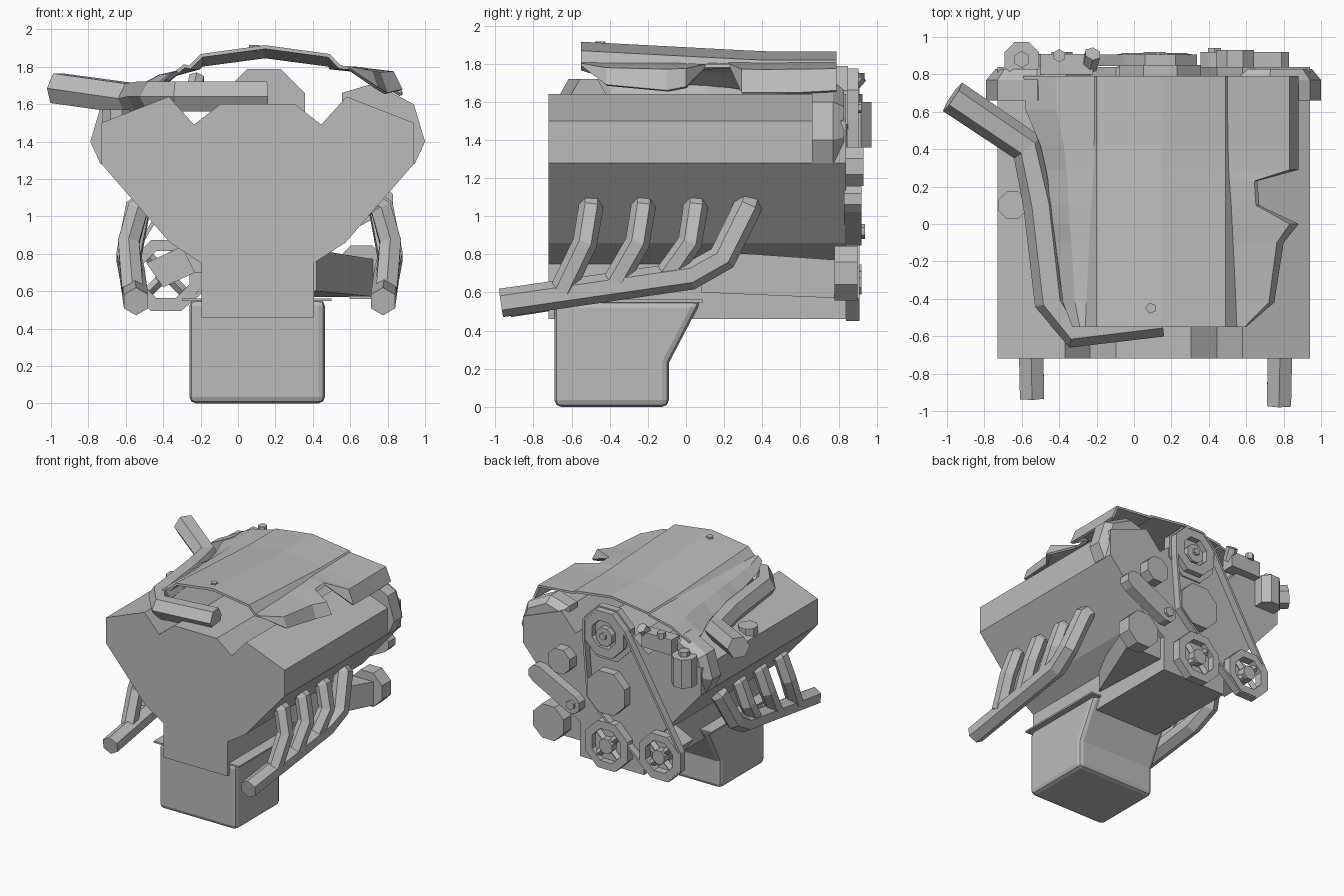
import bpy, bmesh, math
from mathutils import Vector

cube = bpy.data.objects.get("Cube")
if cube:
    bpy.data.objects.remove(cube)

CX = 0.105  # centre line of the block
X, Y, Z = Vector((1, 0, 0)), Vector((0, 1, 0)), Vector((0, 0, 1))

grey = bpy.data.materials.new("cast_grey")
grey.use_nodes = True
grey.diffuse_color = (0.5, 0.5, 0.5, 1)
grey.node_tree.nodes["Principled BSDF"].inputs["Base Color"].default_value = (0.5, 0.5, 0.5, 1)


def make(name, rings, closed=True, loop=False):
    """Skin a list of point rings into one flat-shaded object."""
    bm = bmesh.new()
    vs = [[bm.verts.new(p) for p in ring] for ring in rings]
    n = len(vs[0])
    pairs = list(zip(vs, vs[1:])) + ([(vs[-1], vs[0])] if loop else [])
    for a, b in pairs:
        for i in range(n if closed else n - 1):
            j = (i + 1) % n
            bm.faces.new((a[i], a[j], b[j], b[i]))
    if closed and not loop:
        bm.faces.new(vs[0])
        bm.faces.new(vs[-1])
    bmesh.ops.recalc_face_normals(bm, faces=bm.faces)
    me = bpy.data.meshes.new(name)
    bm.to_mesh(me)
    bm.free()
    me.materials.append(grey)
    ob = bpy.data.objects.new(name, me)
    bpy.context.collection.objects.link(ob)
    return ob


def prism(name, pts, y0, y1):
    """Extrude an x-z outline along y."""
    return make(name, [[(x, y, z) for x, z in pts] for y in (y0, y1)])


def circle(x, z, r, n=8):
    return [(x + r * math.cos(math.tau * (i + 0.5) / n),
             z + r * math.sin(math.tau * (i + 0.5) / n)) for i in range(n)]


def disc(name, x, z, r, y0, y1, n=8):
    return prism(name, circle(x, z, r, n), y0, y1)


def band(name, outer, inner, y0, y1):
    """Closed ring between two x-z outlines."""
    return make(name, [[(x, y, z) for x, z in o] for o, y in
                       ((outer, y0), (outer, y1), (inner, y1), (inner, y0))], loop=True)


def rect(x0, x1, z0, z1):
    return [(x0, z0), (x1, z0), (x1, z1), (x0, z1)]


def post(name, x, y, r, z0, z1, n=8):
    return make(name, [[(px, py, z) for px, py in circle(x, y, r, n)] for z in (z0, z1)])


def tube(name, path, r, side, n=6):
    """Faceted pipe along a path; side is an axis the path does not follow."""
    path = [Vector(p) for p in path]
    rings = []
    for i, p in enumerate(path):
        t = (path[min(i + 1, len(path) - 1)] - path[max(i - 1, 0)]).normalized()
        u = t.cross(side).normalized()
        v = t.cross(u)
        rings.append([p + r * (u * math.cos(math.tau * k / n) + v * math.sin(math.tau * k / n))
                      for k in range(n)])
    return make(name, rings)


def hull(circles, n=8):
    """Convex outline round several circles."""
    pts = sorted(p for c in circles for p in circle(*c, n))

    def half(seq):
        out = []
        for p in seq:
            while len(out) > 1 and ((out[-1][0] - out[-2][0]) * (p[1] - out[-2][1])
                                    - (out[-1][1] - out[-2][1]) * (p[0] - out[-2][0])) <= 0:
                out.pop()
            out.append(p)
        return out[:-1]
    return half(pts) + half(pts[::-1])


def symmetric(half):
    return [(CX + d, z) for d, z in half] + [(CX - d, z) for d, z in reversed(half)]


# V-shaped block with heads, the timing plate behind it and the rounded head ends
v_outline = symmetric([(0.3, 0.46), (0.3, 0.75), (0.47, 0.86), (0.835, 1.28), (0.835, 1.5),
                       (0.475, 1.64), (0.34, 1.49), (0.2, 1.6)])
prism("engine_block", v_outline, -0.72, 0.8)
prism("timing_plate", v_outline, 0.8, 0.84)
head_end = [(0.84, 1.28), (0.895, 1.4), (0.835, 1.6), (0.62, 1.71), (0.45, 1.66), (0.45, 1.3)]
for side, s in (("left", 1), ("right", -1)):
    make(side + "_head_end", [[(CX + s * (0.645 + k * (d - 0.645)), y, 1.47 + k * (z - 1.47))
                               for d, z in head_end] for y, k in ((0.66, 1), (0.77, 1), (0.83, 0.8))])

# oil pan: side outline swept across x, with softened corners
pan_side = [(-0.69, 0.555), (0.08, 0.555), (-0.09, 0.23), (-0.09, 0), (-0.69, 0)]
pan = make("oil_pan", [[(x, y, z) for y, z in pan_side] for x in (-0.26, 0.465)])
bev = pan.modifiers.new("bevel", "BEVEL")
bev.width, bev.segments = 0.035, 2
prism("pan_flange", rect(-0.3, 0.5, 0.548, 0.562), -0.7, 0.09)

# exhaust manifolds, mirrored about the centre line
for side, s, end in (("left", 1, -0.97), ("right", -1, -0.93)):
    def at(d, y, z):
        return (0.115 + s * d, y, z)
    tube(side + "_exhaust_collector", [at(0.66, end, 0.545), at(0.68, 0.03, 0.69), at(0.7, 0.19, 0.78),
                                       at(0.65, 0.32, 1.04), at(0.57, 0.335, 1.09)], 0.075, X)
    for k in range(3):
        y = -0.5 + 0.275 * k
        tube(f"{side}_exhaust_runner_{k + 1}",
             [at(0.57, y, 1.09), at(0.65, y, 1.04), at(0.7, y - 0.03, 0.86),
              at(0.68, y - 0.15, 0.61 + 0.04 * k)], 0.065, X)

# top cover: arched shell with a raised centre panel and a cut-out on one edge
# station: y, left x, left z, right x, right z, panel step
stations = [(-0.55, -0.33, 1.78, 0.6, 1.79, 0.05), (-0.42, -0.38, 1.74, 0.75, 1.69, 0.045),
            (-0.1, -0.42, 1.7, 0.8, 1.66, 0.03), (0.0, -0.44, 1.7, 0.88, 1.68, 0.025),
            (0.1, -0.45, 1.7, 0.67, 1.78, 0.02), (0.23, -0.46, 1.69, 0.66, 1.78, 0.01),
            (0.29, -0.47, 1.68, 0.88, 1.65, 0.006), (0.42, -0.5, 1.68, 0.88, 1.65, 0.003),
            (0.61, -0.58, 1.67, 0.88, 1.65, 0), (0.79, -0.59, 1.67, 0.88, 1.66, 0)]
rows = []
for y, lx, lz, rx, rz, step in stations:
    drop = 0.05 * min((y + 0.55) / 0.95, 1)
    top, crest = 1.868 - drop, 1.915 - drop
    low, skirt = top - step - 0.012, 0.01 + step
    rows.append([(lx, y, lz), ((lx - 0.25) / 2, y, (lz + low) / 2 + 0.02), (-0.2 - skirt, y, low),
                 (-0.2, y, top), (0.145, y, crest), (0.49, y, top), (0.49 + skirt, y, low),
                 (0.54 + (rx - 0.54) * 0.86, y, low * 0.78 + rz * 0.22), (rx, y, rz)])
cover = make("top_cover", rows, closed=False)
if sum(p.normal.z for p in cover.data.polygons) < 0:
    cover.data.flip_normals()
sol = cover.modifiers.new("thickness", "SOLIDIFY")
sol.thickness, sol.offset = 0.02, -1
post("cover_bolt", 0.09, -0.45, 0.03, 1.88, 1.915, 5)

# air intake duct, filler cap and coolant bottle
tube("intake_duct", [(-0.97, 0.68, 1.685), (-0.57, 0.41, 1.63), (-0.5, 0.1, 1.64), (-0.44, -0.42, 1.64),
                     (-0.33, -0.57, 1.64), (0.15, -0.51, 1.64)], 0.092, Z)
post("filler_cap", -0.65, 0.1, 0.08, 1.45, 1.57)
post("coolant_bottle", -0.6, 0.88, 0.1, 1.36, 1.6)
post("coolant_bottle_cap", -0.6, 0.88, 0.045, 1.6, 1.64, 6)

# pulleys and belt
CRANK, PUMP, TOP, MID = (0.11, 0.65, 0.215), (-0.385, 0.69, 0.2), (0.14, 1.58, 0.2), (0.11, 1.1, 0.19)


def grow(wheels, g):
    return [(x, z, r + g) for x, z, r in wheels]


loop = [PUMP, MID, TOP]
band("drive_belt", hull(grow(loop, 0.012)), hull(grow(loop, -0.008)), 0.845, 0.905)
disc("top_housing", 0.14, 1.57, 0.235, 0.79, 0.85)
for name, (x, z, r) in (("crank_pulley", CRANK), ("pump_pulley", PUMP)):
    band(name + "_rim", circle(x, z, r), circle(x, z, r * 0.68), 0.84, 0.91)
    disc(name + "_hub", x, z, r * 0.3, 0.84, 0.92)
    for k in range(4):
        a = math.tau * (k + 0.5) / 4
        tube(f"{name}_spoke_{k + 1}", [(x, 0.875, z), (x + r * 0.75 * math.cos(a), 0.875,
                                                     z + r * 0.75 * math.sin(a))], 0.028, Y, 4)
disc("crank_pulley_web", *CRANK[:2], 0.16, 0.79, 0.86)
disc("middle_pulley", *MID, 0.83, 0.915)
band("top_pulley_rim", circle(*TOP), circle(0.14, 1.58, 0.12), 0.84, 0.9)
disc("top_pulley_hub", 0.14, 1.56, 0.08, 0.84, 0.9)
disc("top_pulley_nut", 0.14, 1.57, 0.03, 0.9, 0.92, 6)
disc("idler_pulley", 0.54, 1.26, 0.11, 0.83, 0.93)
prism("tensioner_arm", hull([(0.76, 1.09, 0.075), (0.43, 0.92, 0.08)]), 0.83, 0.92)
disc("tensioner_bolt", 0.43, 0.92, 0.04, 0.92, 0.94, 6)

# alternator and pump with brackets that widen towards the pulleys
disc("alternator_pulley", 0.66, 0.7, 0.155, 0.78, 0.9)
make("alternator_bracket", [[(x, y, z) for x, z in pts] for y, pts in
                            ((0.08, rect(0.3, 0.42, 0.6, 0.82)), (0.8, rect(0.3, 0.73, 0.57, 0.77)))])
prism("pump_body", [(-0.49, 0.75), (-0.4, 0.62), (-0.23, 0.7), (-0.3, 0.84)], 0.6, 0.85)
prism("pump_bracket", rect(-0.36, -0.15, 0.7, 0.82), 0.66, 0.8)

# thermostat housing and outlet at the rear
prism("thermostat_housing", rect(-0.5, -0.22, 1.58, 1.71), 0.8, 0.91)
post("thermostat_sensor", -0.4, 0.9, 0.035, 1.7, 1.75, 6)
tube("coolant_outlet", [(-0.24, 0.84, 1.66), (-0.22, 0.91, 1.74)], 0.045, X)
